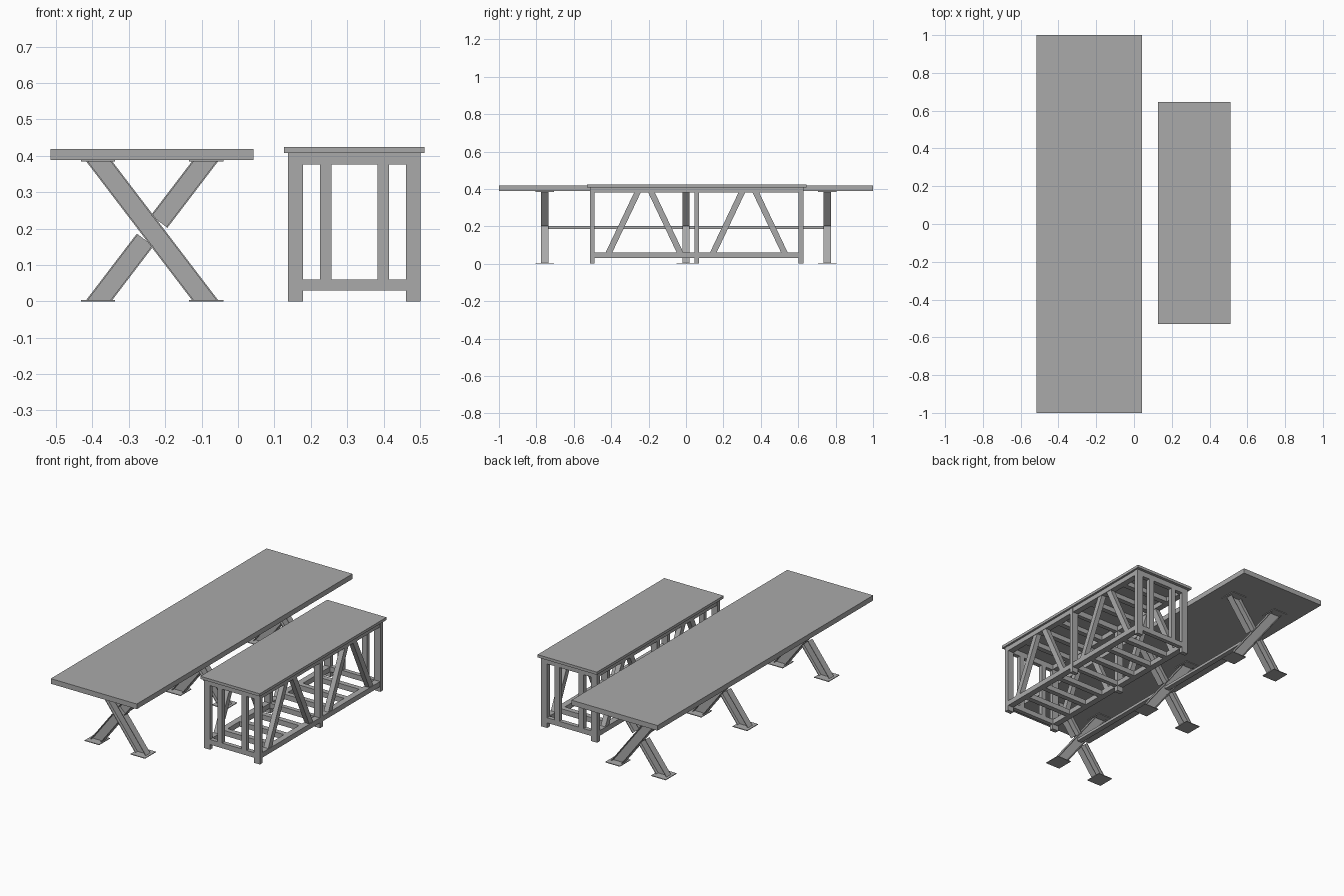
import bpy
from mathutils import Vector, Matrix

cube = bpy.data.objects.get("Cube")
if cube:
    bpy.data.objects.remove(cube)

grey = bpy.data.materials.new("plain grey")
grey.use_nodes = True
GREY = (0.4, 0.4, 0.4, 1)
grey.diffuse_color = GREY
grey.node_tree.nodes["Principled BSDF"].inputs["Base Color"].default_value = GREY


def add_box(name, matrix):
    bpy.ops.mesh.primitive_cube_add(size=1)
    ob = bpy.context.object
    ob.name = name
    ob.data.transform(matrix)
    ob.data.materials.append(grey)
    return ob


def box(name, x, y, z):
    """Box from three (low, high) spans."""
    spans = (x, y, z)
    centre = Vector([(a + b) / 2 for a, b in spans])
    size = Vector([b - a for a, b in spans])
    return add_box(name, Matrix.LocRotScale(centre, None, size))


def around(c, width):
    return (c - width / 2, c + width / 2)


def beam(name, a, b, side, width, depth, shift=0.0):
    """Bar from a to b; width runs along side, depth across it."""
    a, b, side = Vector(a), Vector(b), Vector(side)
    axis = (b - a).normalized()
    across = axis.cross(side)
    rot = Matrix((side, across, axis)).transposed().to_4x4()
    size = Matrix.Diagonal((width, depth, (b - a).length, 1))
    return add_box(name, Matrix.Translation((a + b) / 2 + across * shift) @ rot @ size)


def trim(ob, low, high):
    """Cut an object level at two heights."""
    import bmesh
    bm = bmesh.new()
    bm.from_mesh(ob.data)
    for z, up in ((low, -1), (high, 1)):
        cut = bmesh.ops.bisect_plane(bm, geom=bm.verts[:] + bm.edges[:] + bm.faces[:],
                                     plane_co=(0, 0, z), plane_no=(0, 0, up), clear_outer=True)
        edges = [e for e in cut["geom_cut"] if isinstance(e, bmesh.types.BMEdge)]
        bmesh.ops.holes_fill(bm, edges=edges)
    bm.to_mesh(ob.data)
    bm.free()


# Table: top, crossed I-beam legs with plates, and stretcher
MID_X, MID_Z, TOP_Z, PLATE = -0.236, 0.194, 0.388, 0.004
box("table_top", (-0.515, 0.043), (-1, 1), (TOP_Z, 0.418))
DEPTH, FLANGE = 0.057, 0.004


def i_beam(name, a, b, low, high):
    y = Vector((0, 1, 0))
    parts = [beam(name + "_web", a, b, y, 0.006, DEPTH - FLANGE)]
    for s in (-1, 1):
        parts.append(beam(name + "_flange", a, b, y, 0.04, FLANGE, s * (DEPTH - FLANGE) / 2))
    for p in parts:
        trim(p, low, high)


for y in (-0.755, 0, 0.755):
    centre = Vector((MID_X, y, MID_Z))
    slope = Vector((-0.148, 0, 0.194))
    mirror = Vector((0.148, 0, 0.194))
    low, high = PLATE, TOP_Z - PLATE
    i_beam("table_leg", centre - slope * 1.4, centre + slope * 1.4, low, high)
    # The second leg stops at both sides of the continuous one
    for s in (-1, 1):
        i_beam("table_half_leg", centre + mirror * s * 0.13, centre + mirror * s * 1.4, low, high)
    for s in (-1, 1):
        for z in ((0, PLATE), (TOP_Z - PLATE, TOP_Z)):
            box("leg_plate", around(MID_X + s * 0.149, 0.094), around(y, 0.1), z)
box("table_stretcher", around(MID_X, 0.03), (-0.755, 0.755), around(MID_Z, 0.016))

# Bench: top, three leg frames, rails
BX, BY, BAY = 0.32, 0.057, 0.558
RAIL_LOW, RAIL_HIGH = (0.03, 0.06), (0.376, 0.408)
box("bench_top", (0.127, 0.512), (-0.53, 0.645), (0.408, 0.424))
for k in (-1, 0, 1):
    y = around(BY + k * BAY, 0.025)
    for s in (-1, 1):
        box("bench_leg", around(BX + s * 0.162, 0.04), y, (0, 0.408))
        if k:
            box("bench_end_upright", around(BX + s * 0.079, 0.032), y, (0.06, 0.376))
    for z in (RAIL_LOW, RAIL_HIGH):
        box("bench_end_rail", (BX - 0.142, BX + 0.142), y, z)

# Bench bays: long rails, slanted braces and cross slats
for k in (-0.5, 0.5):
    mid = BY + k * BAY
    span = around(mid, BAY - 0.025)
    for s in (-1, 1):
        x = BX + s * 0.162
        for z in (RAIL_LOW, (0.38, 0.408)):
            box("bench_long_rail", around(x, 0.036), span, z)
        for t in (-1, 1):
            foot = Vector((x, mid + t * 0.19, 0.06))
            head = Vector((x, mid + t * 0.038, 0.38))
            d = (head - foot) * 0.1
            brace = beam("bench_brace", foot - d, head + d, (1, 0, 0), 0.03, 0.032)
            trim(brace, 0.06, 0.38)
    for j in (-1, 0, 1):
        for z in (RAIL_LOW, (0.38, 0.408)):
            box("bench_cross_slat", (BX - 0.144, BX + 0.144), around(mid + j * BAY / 4, 0.03), z)
